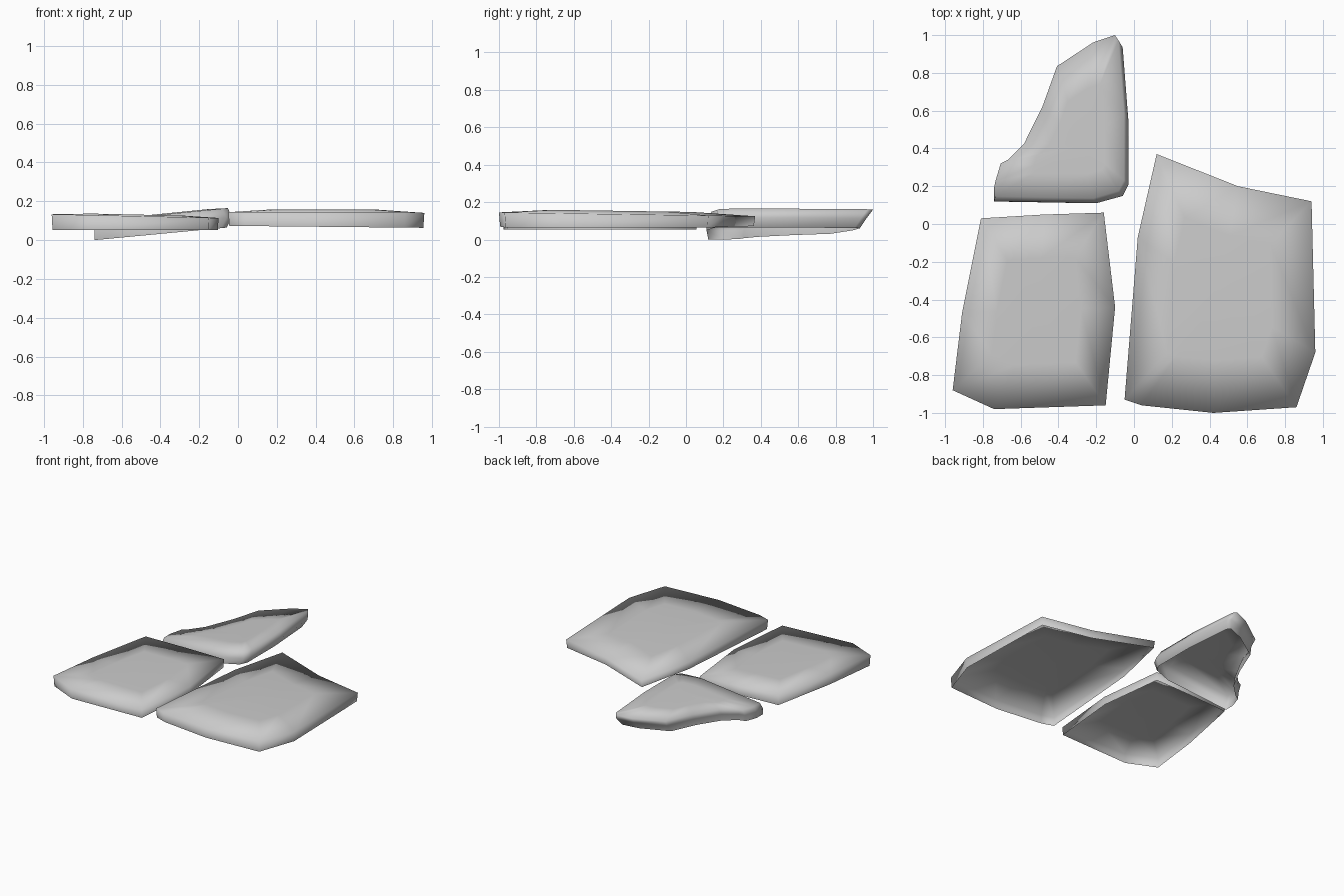
import bpy
import bmesh
from mathutils import Vector

cube = bpy.data.objects.get("Cube")
if cube:
    bpy.data.objects.remove(cube, do_unlink=True)

stone_grey = bpy.data.materials.new("stone_grey")
stone_grey.use_nodes = True
colour = (0.6, 0.6, 0.6, 1)
stone_grey.diffuse_color = colour
stone_grey.node_tree.nodes["Principled BSDF"].inputs["Base Color"].default_value = colour


def plane(coeffs, p):
    """Height of a tilted plane above the point p."""
    c, kx, ky = coeffs
    return c + kx * p.x + ky * p.y


def scaled(outline, pivot, sx, sy):
    px, py = pivot
    return [Vector((px + (p.x - px) * sx, py + (p.y - py) * sy)) for p in outline]


def paving_stone(name, points, centre, top, bottom, crown, rings):
    """Open-bottomed slab: wall rings from low to high, then a domed top.
    Each ring is (pivot, x scale, y scale, height fraction)."""
    outline = [Vector(p) for p in points]
    n = len(outline)
    bm = bmesh.new()
    loops = []

    # side walls
    for pivot, sx, sy, t in rings:
        ring = scaled(outline, pivot, sx, sy)
        loops.append([bm.verts.new((p.x, p.y, plane(bottom, p) * (1 - t) + plane(top, p) * t))
                      for p in ring])

    # gently raised inner ring of the top
    rim = [v.co.xy for v in loops[-1]]
    loops.append([bm.verts.new((p.x, p.y, plane(top, p) + crown))
                  for p in scaled(rim, centre, 0.55, 0.55)])
    for low, high in zip(loops, loops[1:]):
        for i in range(n):
            j = (i + 1) % n
            bm.faces.new((low[i], low[j], high[j], high[i]))

    # centre of the top
    mid = Vector(centre)
    hub = bm.verts.new((mid.x, mid.y, plane(top, mid) + crown))
    for i in range(n):
        bm.faces.new((loops[-1][i], loops[-1][(i + 1) % n], hub))

    for f in bm.faces:
        f.smooth = True
    mesh = bpy.data.meshes.new(name)
    bm.to_mesh(mesh)
    bm.free()
    mesh.materials.append(stone_grey)
    obj = bpy.data.objects.new(name, mesh)
    bpy.context.collection.objects.link(obj)
    return obj


# front stone on the right
c = (-0.5, -0.46)
paving_stone(
    "right_stone",
    [(-.96, -.88), (-.74, -.98), (-.15, -.96), (-.1, -.44),
     (-.16, .06), (-.48, .05), (-.81, .03), (-.91, -.47)],
    c, top=(.112, -.022, 0), bottom=(.053, 0, 0), crown=.008,
    rings=[(c, .99, .99, 0), (c, 1, 1, 1)])

# large stone on the left
c = (0.45, -0.38)
paving_stone(
    "left_stone",
    [(-.05, -.93), (.04, -.96), (.42, -1), (.86, -.97), (.96, -.68),
     (.94, .12), (.55, .2), (.12, .37), (.02, -.07)],
    c, top=(.13, 0, -.015), bottom=(.073, -.01, 0), crown=.018,
    rings=[(c, .99, .99, 0), (c, 1, 1, 1)])

# tilted curved stone at the back, leaning outwards towards its tip
front_corner = (-.74, .11)
paving_stone(
    "back_stone",
    [(-.74, .12), (-.2, .11), (-.06, .15), (-.03, .21), (-.03, .57),
     (-.06, .97), (-.08, 1), (-.2, .96), (-.4, .83), (-.48, .61),
     (-.58, .41), (-.67, .32), (-.71, .3), (-.74, .2)],
    (-.28, .42), top=(.17, .1, 0), bottom=(.07, .0946, 0), crown=.005,
    rings=[(front_corner, .96, .92, 0), (front_corner, 1, .96, .5),
           ((-.6, 1), .96, .97, 1)])
